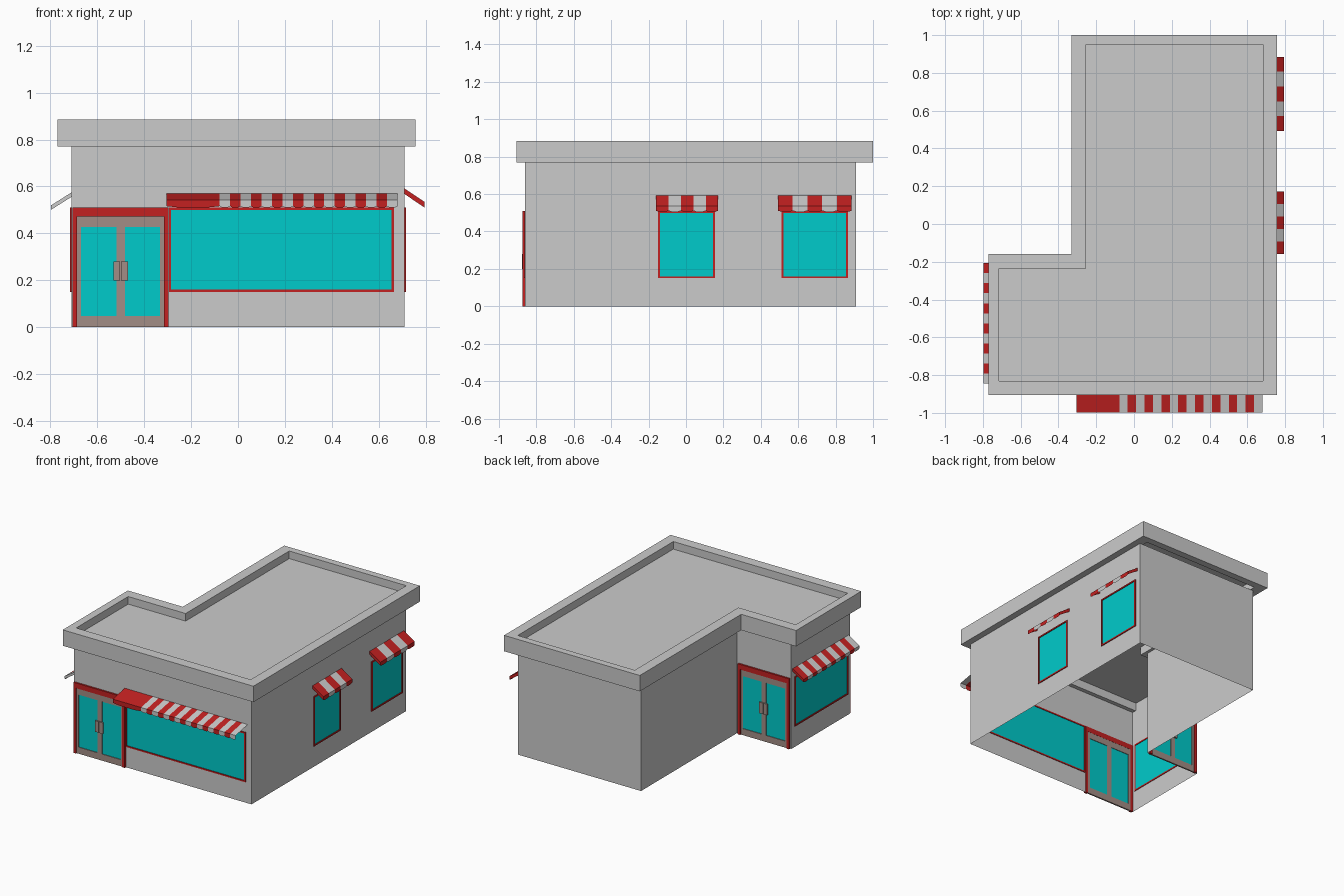
import bpy, bmesh
from mathutils import Vector

if "Cube" in bpy.data.objects:
    bpy.data.objects.remove(bpy.data.objects["Cube"])


def mat(name, c):
    m = bpy.data.materials.new(name)
    m.diffuse_color = (*c, 1)
    m.use_nodes = True
    m.node_tree.nodes["Principled BSDF"].inputs["Base Color"].default_value = m.diffuse_color
    return m


RED = mat("red_trim", (0.55, 0.015, 0.015))
GLASS = mat("teal_glass", (0.0, 0.6, 0.6))
BROWN = mat("brown_door", (0.36, 0.27, 0.24))
WHITE = mat("pale_stripe", (0.8, 0.8, 0.8))

# Wall-local coordinates: s along the wall, d outward, z up
SIDES = {
    "front": lambda s, d, z: Vector((s, -0.86 - d, z)),
    "step": lambda s, d, z: Vector((s, -0.19 + d, z)),
    "back": lambda s, d, z: Vector((s, 0.91 + d, z)),
    "right": lambda s, d, z: Vector((0.71 + d, s, z)),
    "left": lambda s, d, z: Vector((-0.71 - d, s, z)),
    "inner": lambda s, d, z: Vector((-0.277 - d, s, z)),
}


def build(name, polys, mats=()):
    """polys: (points, outward reference or None, material index)"""
    bm = bmesh.new()
    for pts, ref, mi in polys:
        f = bm.faces.new([bm.verts.new(p) for p in pts])
        f.material_index = mi
        f.normal_update()
        if ref is not None and f.normal.dot(ref) < 0:
            f.normal_flip()
    bmesh.ops.remove_doubles(bm, verts=bm.verts, dist=1e-5)
    me = bpy.data.meshes.new(name)
    bm.to_mesh(me)
    bm.free()
    for m in mats:
        me.materials.append(m)
    ob = bpy.data.objects.new(name, me)
    bpy.context.collection.objects.link(ob)
    return ob


def wall(side, s0, s1, holes=(), h=0.77):
    P = SIDES[side]
    ss = sorted({s0, s1, *[v for q in holes for v in q[:2]]})
    zs = sorted({0, h, *[v for q in holes for v in q[2:]]})
    polys = []
    for a, b in zip(ss, ss[1:]):
        for c, d in zip(zs, zs[1:]):
            m, n = (a + b) / 2, (c + d) / 2
            if any(q[0] < m < q[1] and q[2] < n < q[3] for q in holes):
                continue
            polys.append(([P(a, 0, c), P(b, 0, c), P(b, 0, d), P(a, 0, d)],
                          P(0, 1, 0) - P(0, 0, 0), 0))
    build(side + "_wall", polys)


def bars(name, side, boxes, m):
    """boxes: (s0, s1, z0, z1, d0, d1)"""
    P = SIDES[side]
    polys = []
    for s0, s1, z0, z1, d0, d1 in boxes:
        mid = P((s0 + s1) / 2, (d0 + d1) / 2, (z0 + z1) / 2)
        lo, hi = (s0, d0, z0), (s1, d1, z1)
        for ax in range(3):
            u, v = [i for i in range(3) if i != ax]
            for w in (lo[ax], hi[ax]):
                pts = []
                for a, b in ((lo[u], lo[v]), (hi[u], lo[v]), (hi[u], hi[v]), (lo[u], hi[v])):
                    c = [0, 0, 0]
                    c[ax], c[u], c[v] = w, a, b
                    pts.append(P(*c))
                polys.append((pts, sum(pts, Vector()) / 4 - mid, 0))
    build(name, polys, [m])


def window(name, side, s0, s1, z0=0.15, z1=0.51, w=0.01):
    d = (-0.004, 0.006)
    bars(name + "_frame", side, [(s0, s0 + w, z0, z1, *d), (s1 - w, s1, z0, z1, *d),
                                 (s0 + w, s1 - w, z0, z0 + w, *d),
                                 (s0 + w, s1 - w, z1 - w, z1, *d)], RED)
    bars(name + "_glass", side, [(s0 + w, s1 - w, z0 + w, z1 - w, -0.001, 0.001)], GLASS)


def door(name, side, s0):
    d = (-0.006, 0.013)
    bars(name + "_frame", side, [(s0, s0 + 0.02, 0, 0.51, *d), (s0 + 0.39, s0 + 0.41, 0, 0.51, *d),
                                 (s0 + 0.02, s0 + 0.39, 0.473, 0.51, *d)], RED)
    d = (-0.005, 0.006)
    bars(name + "_leaves", side, [
        (s0 + 0.02, s0 + 0.036, 0, 0.473, *d), (s0 + 0.374, s0 + 0.39, 0, 0.473, *d),
        (s0 + 0.187, s0 + 0.223, 0, 0.473, *d),
        (s0 + 0.036, s0 + 0.187, 0, 0.047, *d), (s0 + 0.223, s0 + 0.374, 0, 0.047, *d),
        (s0 + 0.036, s0 + 0.187, 0.427, 0.473, *d), (s0 + 0.223, s0 + 0.374, 0.427, 0.473, *d)], BROWN)
    bars(name + "_handles", side, [(s0 + 0.174, s0 + 0.203, 0.2, 0.28, 0.006, 0.016),
                                   (s0 + 0.207, s0 + 0.236, 0.2, 0.28, 0.006, 0.016)], BROWN)
    bars(name + "_glass", side, [(s0 + 0.036, s0 + 0.187, 0.047, 0.427, -0.001, 0.001),
                                 (s0 + 0.223, s0 + 0.374, 0.047, 0.427, -0.001, 0.001)], GLASS)


def awning(name, side, edges, reach, z0, z1, z2, first=1, caps=True):
    """striped sloping sheet with a softly scalloped valance"""
    P = SIDES[side]
    out = P(0, 1, 0) - P(0, 0, 0)
    along = P(1, 0, 0) - P(0, 0, 0)
    polys = []
    for i, (a, b) in enumerate(zip(edges, edges[1:])):
        mi = (first + i) % 2
        polys.append(([P(a, 0, z0), P(b, 0, z0), P(b, reach, z1), P(a, reach, z1)],
                      out + Vector((0, 0, 1)), mi))
        q = (b - a) / 4
        polys.append(([P(a, reach, z1), P(b, reach, z1), P(b, reach, z2 + 0.006),
                       P(b - q, reach, z2), P(a + q, reach, z2), P(a, reach, z2 + 0.006)], out, mi))
    if caps:
        for s, sg, mi in ((edges[0], -1, first), (edges[-1], 1, (first + len(edges)) % 2)):
            polys.append(([P(s, 0, z0), P(s, reach, z1), P(s, reach, z2 + 0.006),
                           P(s, 0, z0 - z1 + z2 + 0.006)], along * sg, mi))
    build(name, polys, [WHITE, RED])


def split(a, b, n):
    return [a + (b - a) * i / n for i in range(n + 1)]


# Walls with openings
wall("front", -0.71, 0.71, [(-0.706, -0.296, 0, 0.51), (-0.295, 0.665, 0.15, 0.51)])
wall("right", -0.86, 0.91, [(-0.15, 0.155, 0.15, 0.51), (0.51, 0.865, 0.15, 0.51)])
wall("left", -0.86, -0.19, [(-0.838, -0.225, 0.15, 0.51)])
wall("step", -0.71, -0.277, [(-0.7, -0.29, 0, 0.51)])
wall("inner", -0.19, 0.91)
wall("back", -0.277, 0.71)

# Windows and doors
window("shop_window", "front", -0.295, 0.665)
window("side_window_a", "right", -0.15, 0.155)
window("side_window_b", "right", 0.51, 0.865)
window("left_window", "left", -0.838, -0.225)
door("front_door", "front", -0.706)
door("rear_door", "step", -0.7)

# Awnings
awning("front_awning", "front", [-0.305] + split(-0.078, 0.68, 17), 0.137, 0.57, 0.543, 0.51, caps=False)
awning("side_awning_a", "right", split(-0.16, 0.172, 5), 0.085, 0.592, 0.535, 0.505)
awning("side_awning_b", "right", split(0.492, 0.885, 5), 0.085, 0.592, 0.535, 0.505)
awning("left_awning", "left", split(-0.845, -0.207, 12), 0.087, 0.575, 0.52, 0.495, first=0)


# Parapet ring and sunken roof deck
def ell(x0, xm, x1, y0, ym, y1, z):
    return [Vector((x, y, z)) for x, y in
            ((x0, y0), (x1, y0), (x1, y1), (xm, y1), (xm, ym), (x0, ym))]


OUT, INN = (-0.77, -0.33, 0.757, -0.905, -0.16, 1.0), (-0.715, -0.255, 0.683, -0.83, -0.235, 0.95)
ZB, ZT, ZR = 0.77, 0.885, 0.83
ring = [ell(*OUT, ZB), ell(*OUT, ZT), ell(*INN, ZT), ell(*INN, ZB)]
polys = []
for k in range(4):
    A, B = ring[k], ring[(k + 1) % 4]
    for i in range(6):
        j = (i + 1) % 6
        polys.append(([A[i], A[j], B[j], B[i]], None, 0))
build("parapet", polys)
build("roof_deck", [(ell(*INN, ZR), Vector((0, 0, 1)), 0)])
